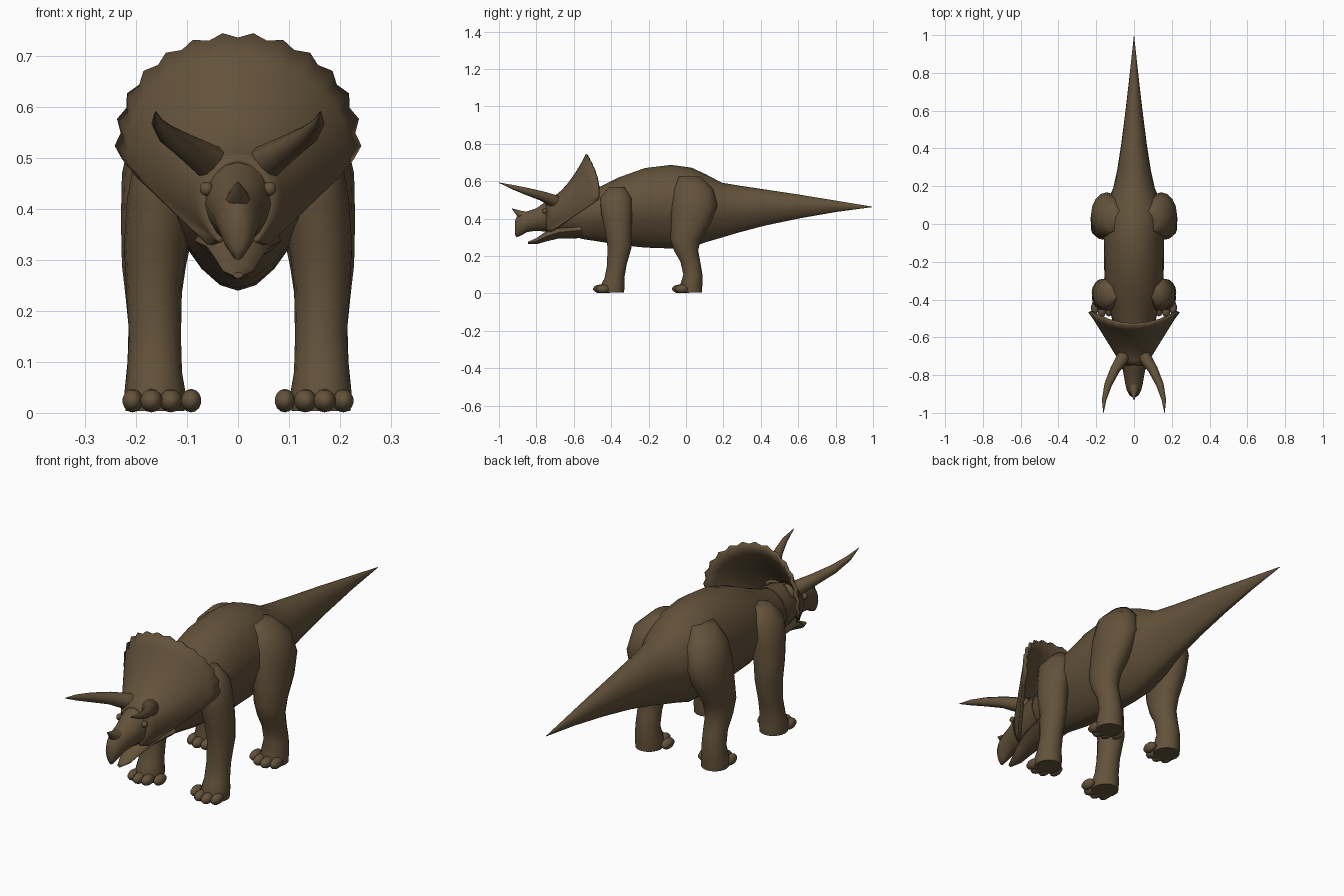
import bpy, bmesh, math
from mathutils import Vector

if "Cube" in bpy.data.objects:
    bpy.data.objects.remove(bpy.data.objects["Cube"])

hide = bpy.data.materials.new("brown_hide")
hide.diffuse_color = (0.125, 0.085, 0.043, 1)
hide.use_nodes = True
hide.node_tree.nodes["Principled BSDF"].inputs["Base Color"].default_value = hide.diffuse_color


def finish(name, bm, mirror=False, angle=60):
    bmesh.ops.recalc_face_normals(bm, faces=bm.faces)
    me = bpy.data.meshes.new(name)
    bm.to_mesh(me)
    bm.free()
    me.materials.append(hide)
    me.shade_smooth()
    me.set_sharp_from_angle(angle=math.radians(angle))
    ob = bpy.data.objects.new(name, me)
    bpy.context.collection.objects.link(ob)
    if mirror:
        m = ob.modifiers.new("mirror", 'MIRROR')
        m.use_mirror_merge = False
    return ob


def skin(bm, rings):
    """Join closed rings of points into a capped tube."""
    vs = [[bm.verts.new(p) for p in r] for r in rings]
    n = len(vs[0])
    for a, b in zip(vs, vs[1:]):
        for i in range(n):
            bm.faces.new((a[i], a[(i + 1) % n], b[(i + 1) % n], b[i]))
    bm.faces.new(vs[0])
    bm.faces.new(vs[-1])


def long_loft(name, stations, keel=0.0, n=20):
    """Loft along y; each station is (y, half width, top, bottom)."""
    rings = []
    for y, w, top, bot in stations:
        ring = []
        for i in range(n):
            a = 2 * math.pi * i / n
            s, c = math.sin(a), math.cos(a)
            if s < 0:
                c *= 1 + keel * s
            ring.append((w * c, y, (top + bot) / 2 + (top - bot) / 2 * s))
        rings.append(ring)
    bm = bmesh.new()
    skin(bm, rings)
    return finish(name, bm)


def leg(name, stations, toe_y, n=16):
    """Stack of horizontal ellipses (x, y, z, rx, ry) plus four toes."""
    bm = bmesh.new()
    skin(bm, [[(x + rx * math.cos(2 * math.pi * i / n),
                y + ry * math.sin(2 * math.pi * i / n), z) for i in range(n)]
              for x, y, z, rx, ry in stations])
    for x, dy, r in ((0.092, 0.035, 0.021), (0.132, 0.006, 0.023),
                     (0.170, 0.0, 0.023), (0.207, 0.015, 0.021)):
        t = bmesh.ops.create_uvsphere(bm, u_segments=10, v_segments=7, radius=1)
        for v in t['verts']:
            v.co = Vector((x + v.co.x * r, toe_y + dy + 0.036 + v.co.y * 0.038,
                           0.024 + v.co.z * 0.023))
    return finish(name, bm, True)


def horn(name, path, mirror, n=10):
    """Tapered tube through (x, y, z, radius) points."""
    pts = [Vector(p[:3]) for p in path]
    rings = []
    for i, p in enumerate(pts):
        d = (pts[min(i + 1, len(pts) - 1)] - pts[max(i - 1, 0)]).normalized()
        u = d.cross(Vector((0, 0, 1))).normalized()
        w = u.cross(d)
        rings.append([p + path[i][3] * (u * math.cos(2 * math.pi * k / n)
                      + w * math.sin(2 * math.pi * k / n)) for k in range(n)])
    bm = bmesh.new()
    skin(bm, rings)
    return finish(name, bm, mirror)


# Trunk, neck and tail
long_loft("body_and_tail", [
    (-0.66, 0.07, 0.50, 0.32), (-0.55, 0.105, 0.535, 0.29), (-0.45, 0.13, 0.575, 0.275),
    (-0.36, 0.155, 0.62, 0.26), (-0.22, 0.158, 0.67, 0.245), (-0.08, 0.16, 0.687, 0.24),
    (0.03, 0.16, 0.672, 0.247), (0.11, 0.145, 0.635, 0.275), (0.19, 0.11, 0.592, 0.298),
    (0.28, 0.09, 0.577, 0.325), (0.42, 0.068, 0.556, 0.362), (0.6, 0.045, 0.529, 0.40),
    (0.8, 0.022, 0.496, 0.435), (0.995, 0.001, 0.464, 0.461)], keel=0.3)

# Skull with hooked beak, and the lower jaw
long_loft("skull", [
    (-0.915, 0.012, 0.385, 0.315), (-0.905, 0.026, 0.41, 0.30), (-0.88, 0.038, 0.43, 0.31),
    (-0.85, 0.046, 0.438, 0.328), (-0.80, 0.054, 0.455, 0.335), (-0.75, 0.064, 0.49, 0.33),
    (-0.68, 0.08, 0.515, 0.325), (-0.58, 0.10, 0.53, 0.31)], keel=0.15, n=16)
long_loft("lower_jaw", [
    (-0.845, 0.010, 0.276, 0.264), (-0.80, 0.030, 0.295, 0.263), (-0.75, 0.045, 0.33, 0.277),
    (-0.68, 0.062, 0.36, 0.294), (-0.56, 0.085, 0.38, 0.295)], keel=0.3, n=12)


# Frill: flared shell from the face out to a scalloped rim
TEETH, LOWER, ROWS = 14, 5, 8


def rim(k, tooth):
    corner = math.radians(100)
    a = corner * min(k, TEETH) / TEETH
    f = 1 + tooth * (0.02 if k % 2 else -0.03) * (k <= TEETH)
    p = Vector((0.232 * math.sin(a) * f, -0.53 + 0.065 * math.sin(a) ** 2,
                0.535 + 0.205 * math.cos(a) * f))
    if k > TEETH:
        p = p.lerp(Vector((0.055, -0.72, 0.33)), (k - TEETH) / LOWER)
    return p


def frill_point(col, row):
    k = abs(col)
    v = row / ROWS
    a = math.radians(150) * k / (TEETH + LOWER)
    base = Vector((0.058 * math.sin(a), -0.745, 0.41 + 0.083 * math.cos(a)))
    p = base.lerp(rim(k, row == ROWS), v)
    p.z -= 0.18 * v * (1 - v) * max(0, math.cos(a))
    if col < 0:
        p.x = -p.x
    return p


bm = bmesh.new()
half = TEETH + LOWER
grid = [[bm.verts.new(frill_point(c, r)) for c in range(-half, half + 1)]
        for r in range(ROWS + 1)]
for lo, hi in zip(grid, grid[1:]):
    for i in range(2 * half):
        bm.faces.new((lo[i], lo[i + 1], hi[i + 1], hi[i]))
frill = finish("frill", bm)
solid = frill.modifiers.new("thickness", 'SOLIDIFY')
solid.thickness = 0.014
solid.offset = 0

# Horns
horn("brow_horns", [
    (0.035, -0.67, 0.48, 0.038), (0.06, -0.71, 0.495, 0.034), (0.10, -0.77, 0.521, 0.026),
    (0.137, -0.85, 0.545, 0.020), (0.158, -0.93, 0.569, 0.012), (0.162, -1.0, 0.592, 0.001)], True)
horn("nose_horn", [
    (0, -0.84, 0.405, 0.032), (0, -0.89, 0.425, 0.02), (0, -0.93, 0.453, 0.002)], False)

# Small eye bumps under the brow
bm = bmesh.new()
bmesh.ops.create_uvsphere(bm, u_segments=10, v_segments=6, radius=0.014)
bmesh.ops.translate(bm, verts=bm.verts, vec=(0.062, -0.755, 0.44))
finish("eyes", bm, True)

# Legs
leg("front_legs", [
    (0.12, -0.37, 0.57, 0.03, 0.04), (0.14, -0.375, 0.51, 0.062, 0.085),
    (0.152, -0.37, 0.42, 0.066, 0.082), (0.162, -0.362, 0.33, 0.062, 0.070),
    (0.165, -0.355, 0.25, 0.055, 0.065), (0.163, -0.37, 0.15, 0.051, 0.052),
    (0.164, -0.383, 0.08, 0.054, 0.053), (0.163, -0.393, 0.04, 0.060, 0.064),
    (0.163, -0.393, 0.004, 0.058, 0.062)], -0.495)
leg("hind_legs", [
    (0.10, 0.02, 0.625, 0.04, 0.06), (0.13, 0.04, 0.56, 0.078, 0.105),
    (0.145, 0.045, 0.47, 0.083, 0.123), (0.156, 0.028, 0.38, 0.074, 0.108),
    (0.165, -0.002, 0.29, 0.063, 0.081), (0.166, 0.0, 0.23, 0.055, 0.065),
    (0.164, 0.023, 0.17, 0.051, 0.053), (0.165, 0.037, 0.10, 0.052, 0.051),
    (0.164, 0.027, 0.04, 0.059, 0.060), (0.164, 0.027, 0.004, 0.057, 0.058)], -0.073)
